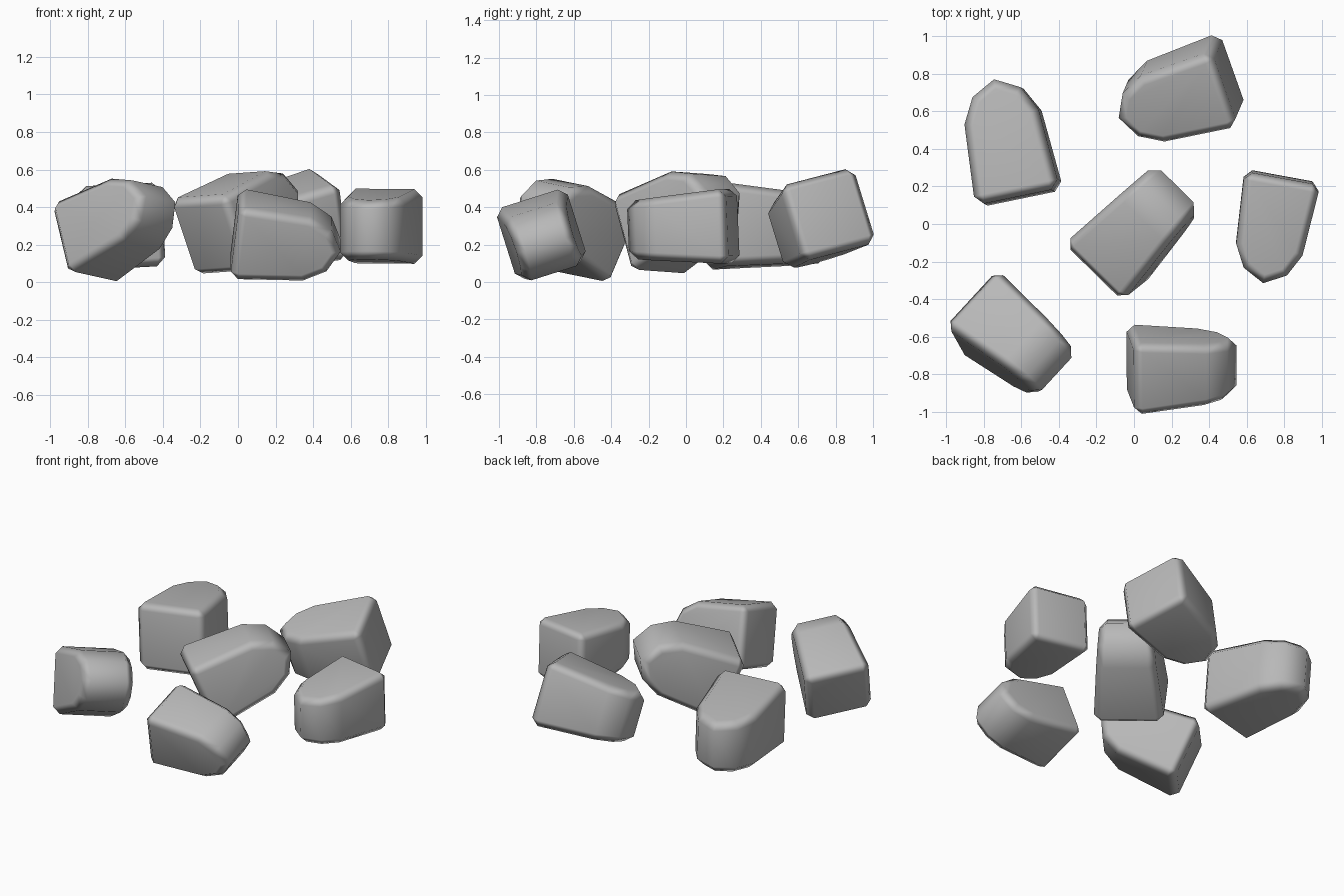
import bpy
import bmesh
from math import radians
from mathutils import Matrix, Vector

cube = bpy.data.objects.get("Cube")
if cube:
    bpy.data.objects.remove(cube, do_unlink=True)

# One plain grey stone colour
stone = bpy.data.materials.new("stone_grey")
stone.use_nodes = True
GREY = (0.48, 0.48, 0.48, 1.0)
stone.diffuse_color = GREY
stone.node_tree.nodes["Principled BSDF"].inputs["Base Color"].default_value = GREY

# Half outline of a stone of unit length: flat end to rounded tip
HALF = [(0, 0.36), (0.68, 0.315), (0.89, 0.205)]
OUTLINE = HALF + [(1, 0)] + [(l, -w) for l, w in reversed(HALF)]


def add_stone(name, flat_end, along, thick, length):
    """Extrude the outline, thinner at the tip, and aim it along its axis."""
    x = Vector(along).normalized()
    z = Vector(thick)
    z = (z - x * z.dot(x)).normalized()
    y = z.cross(x)
    turn = Matrix((x, y, z)).transposed()

    bm = bmesh.new()
    rings = []
    for side in (-1, 1):
        rings.append([
            bm.verts.new(turn @ (Vector((l, w, side * (0.355 - 0.085 * l))) * length))
            for l, w in OUTLINE])
    low, high = rings
    bm.faces.new(low)
    bm.faces.new(high)
    count = len(OUTLINE)
    for i in range(count):
        j = (i + 1) % count
        bm.faces.new((low[i], low[j], high[j], high[i]))
    bmesh.ops.recalc_face_normals(bm, faces=bm.faces)
    for face in bm.faces:
        face.smooth = True

    mesh = bpy.data.meshes.new(name)
    bm.to_mesh(mesh)
    bm.free()
    mesh.materials.append(stone)
    obj = bpy.data.objects.new(name, mesh)
    obj.location = flat_end
    bpy.context.collection.objects.link(obj)

    # Chamfered rims, with shading that keeps the large faces flat
    bevel = obj.modifiers.new("rim", 'BEVEL')
    bevel.width = 0.075 * length
    bevel.segments = 1
    bevel.limit_method = 'ANGLE'
    bevel.angle_limit = radians(60)
    obj.modifiers.new("shading", 'WEIGHTED_NORMAL')
    return obj


# Name, centre of flat end, direction to tip, thickness direction, length
add_stone("stone_back_right", (-0.61, 0.14, 0.30), (-0.2, 0.98, -0.04), (-0.06, 0.04, 1), 0.64)
add_stone("stone_back_left", (0.505, 0.77, 0.37), (-0.94, -0.28, -0.21), (-0.12, -0.29, 0.95), 0.61)
add_stone("stone_left", (0.79, 0.25, 0.30), (-0.18, -0.98, -0.04), (0, -0.05, 1), 0.57)
add_stone("stone_middle", (-0.16, -0.215, 0.24), (0.63, 0.67, 0.39), (0.71, -0.7, 0.05), 0.62)
add_stone("stone_front_left", (-0.02, -0.775, 0.26), (0.99, 0.04, -0.11), (0, 0.95, 0.3), 0.57)
add_stone("stone_front_right", (-0.83, -0.46, 0.2), (0.71, -0.57, 0.41), (0.67, 0.73, -0.15), 0.59)
